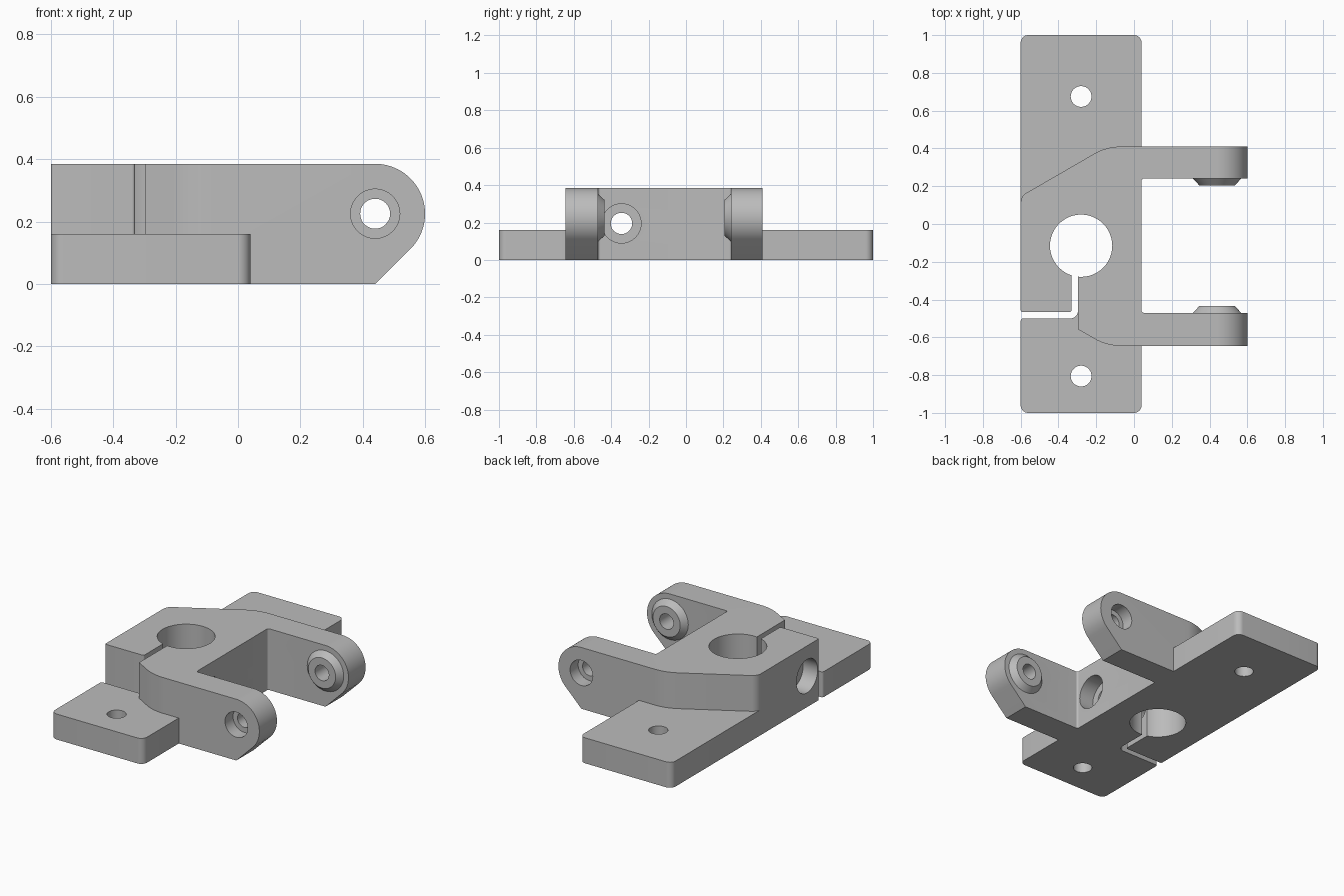
import bpy, bmesh, math
from mathutils import Vector, Matrix

if "Cube" in bpy.data.objects:
    bpy.data.objects.remove(bpy.data.objects["Cube"], do_unlink=True)

grey = bpy.data.materials.new("plain_grey")
grey.use_nodes = True
COLOUR = (0.5, 0.5, 0.5, 1)
grey.diffuse_color = COLOUR
grey.node_tree.nodes["Principled BSDF"].inputs["Base Color"].default_value = COLOUR


def finish(name, bm):
    bmesh.ops.recalc_face_normals(bm, faces=bm.faces)
    mesh = bpy.data.meshes.new(name)
    bm.to_mesh(mesh)
    bm.free()
    mesh.materials.append(grey)
    obj = bpy.data.objects.new(name, mesh)
    bpy.context.collection.objects.link(obj)
    return obj


def rounded(corners, steps=10):
    """Outline from (x, y, radius) corners, with a tangent arc at each radius."""
    out = []
    for i, (x, y, r) in enumerate(corners):
        p = Vector((x, y))
        a = (Vector(corners[i - 1][:2]) - p).normalized()
        b = (Vector(corners[(i + 1) % len(corners)][:2]) - p).normalized()
        if r == 0:
            out.append(p)
            continue
        half = a.angle(b) / 2
        centre = p + (a + b).normalized() * r / math.sin(half)
        start = p + a * r / math.tan(half) - centre
        end = p + b * r / math.tan(half) - centre
        sweep = start.angle_signed(end)
        for k in range(steps + 1):
            t = -sweep * k / steps
            out.append(centre + Matrix.Rotation(t, 2) @ start)
    return out


def prism(name, outline, low, high, axis="z"):
    """Extrude an outline along z, or an (x, z) outline along y."""
    bm = bmesh.new()
    place = (lambda p, d: (p[0], p[1], d)) if axis == "z" else (lambda p, d: (p[0], d, p[1]))
    face = bm.faces.new([bm.verts.new(place(p, low)) for p in outline])
    extruded = bmesh.ops.extrude_face_region(bm, geom=[face])["geom"]
    shift = Vector(place((0, 0), high - low))
    bmesh.ops.translate(bm, vec=shift, verts=[g for g in extruded if isinstance(g, bmesh.types.BMVert)])
    return finish(name, bm)


def rod(name, start, end, r1, r2=None):
    """Cylinder or cone between two points."""
    start, end = Vector(start), Vector(end)
    d = end - start
    bm = bmesh.new()
    turn = Matrix.Translation((start + end) / 2) @ d.to_track_quat("Z", "Y").to_matrix().to_4x4()
    bmesh.ops.create_cone(bm, cap_ends=True, segments=48, radius1=r1,
                          radius2=r1 if r2 is None else r2, depth=d.length, matrix=turn)
    return finish(name, bm)


def combine(target, tool, operation):
    mod = target.modifiers.new(operation, "BOOLEAN")
    mod.operation, mod.solver, mod.object = operation, "EXACT", tool
    tool.hide_render = True
    bpy.context.view_layer.objects.active = target
    bpy.ops.object.modifier_apply(modifier=mod.name)
    bpy.data.objects.remove(tool, do_unlink=True)


BACK, EDGE, H, BASE = -0.6, 0.04, 0.385, 0.16
SLOT_L, SLOT_R, SLOT_Y, SLOT_Y2 = -0.33, -0.297, -0.465, -0.5
slot = [(BACK, SLOT_Y, 0.01), (SLOT_L, SLOT_Y, 0.01), (SLOT_L, -0.2, 0), (SLOT_R, -0.2, 0)]

# Clamp block with two forward arms
block = slot + [
    (SLOT_R, -0.557, 0), (-0.145, -0.645, 0.28), (0.6, -0.645, 0), (0.6, -0.47, 0),
    (EDGE, -0.47, 0.012), (EDGE, 0.24, 0.012), (0.6, 0.24, 0), (0.6, 0.41, 0),
    (-0.145, 0.41, 0.28), (BACK, 0.147, 0.06)]
bracket = prism("clamp_bracket", rounded(block), 0, H)

# Rounded arm ends with sloped underside
PX, PZ, PR = 0.44, 0.225, 0.16
tip = [(PX + PR * math.cos(t), PZ + PR * math.sin(t))
       for t in (math.radians(-45 + 135 * k / 30) for k in range(31))]
side = [(-0.7, -0.1), (PX - 0.1, -0.1), (PX, 0)] + tip + [(PX, 0.5), (-0.7, 0.5)]
combine(bracket, prism("arm_end_profile", side, -0.8, 0.8, "y"), "INTERSECT")

# Mounting plate, split by the clamp slot
plate = slot + [
    (SLOT_R, SLOT_Y2, 0.04), (BACK, SLOT_Y2, 0.015), (BACK, -1, 0.04),
    (EDGE, -1, 0.04), (EDGE, 1, 0.04), (BACK, 1, 0.04)]
combine(bracket, prism("mounting_plate", rounded(plate), 0, BASE), "UNION")

# Pivot bosses, counterbores and holes on both arms
for inner, outer, s in ((0.24, 0.41, 1), (-0.47, -0.645, -1)):
    boss = rod("pivot_boss", (PX, inner + s * 0.02, PZ), (PX, inner - s * 0.035, PZ), 0.145, 0.095)
    combine(bracket, boss, "UNION")
    combine(bracket, rod("pivot_hole", (PX, inner - s * 0.1, PZ), (PX, outer + s * 0.1, PZ), 0.048), "DIFFERENCE")
    combine(bracket, rod("pivot_counterbore", (PX, outer - s * 0.08, PZ), (PX, outer + s * 0.1, PZ), 0.079), "DIFFERENCE")

# Main bore and plate bolt holes
for y, r in ((-0.115, 0.165), (0.675, 0.055), (-0.805, 0.055)):
    combine(bracket, rod("vertical_hole", (-0.28, y, -0.1), (-0.28, y, 0.5), r), "DIFFERENCE")

# Clamp screw hole, counterbored at both ends
for x1, x2, r in ((-0.7, 0.14, 0.057), (-0.7, BACK + 0.1, 0.105), (EDGE - 0.1, 0.14, 0.105)):
    combine(bracket, rod("screw_hole", (x1, -0.345, 0.195), (x2, -0.345, 0.195), r), "DIFFERENCE")

bpy.ops.object.select_all(action="DESELECT")
bracket.select_set(True)
bpy.context.view_layer.objects.active = bracket
bpy.ops.object.shade_smooth_by_angle(angle=math.radians(25))
